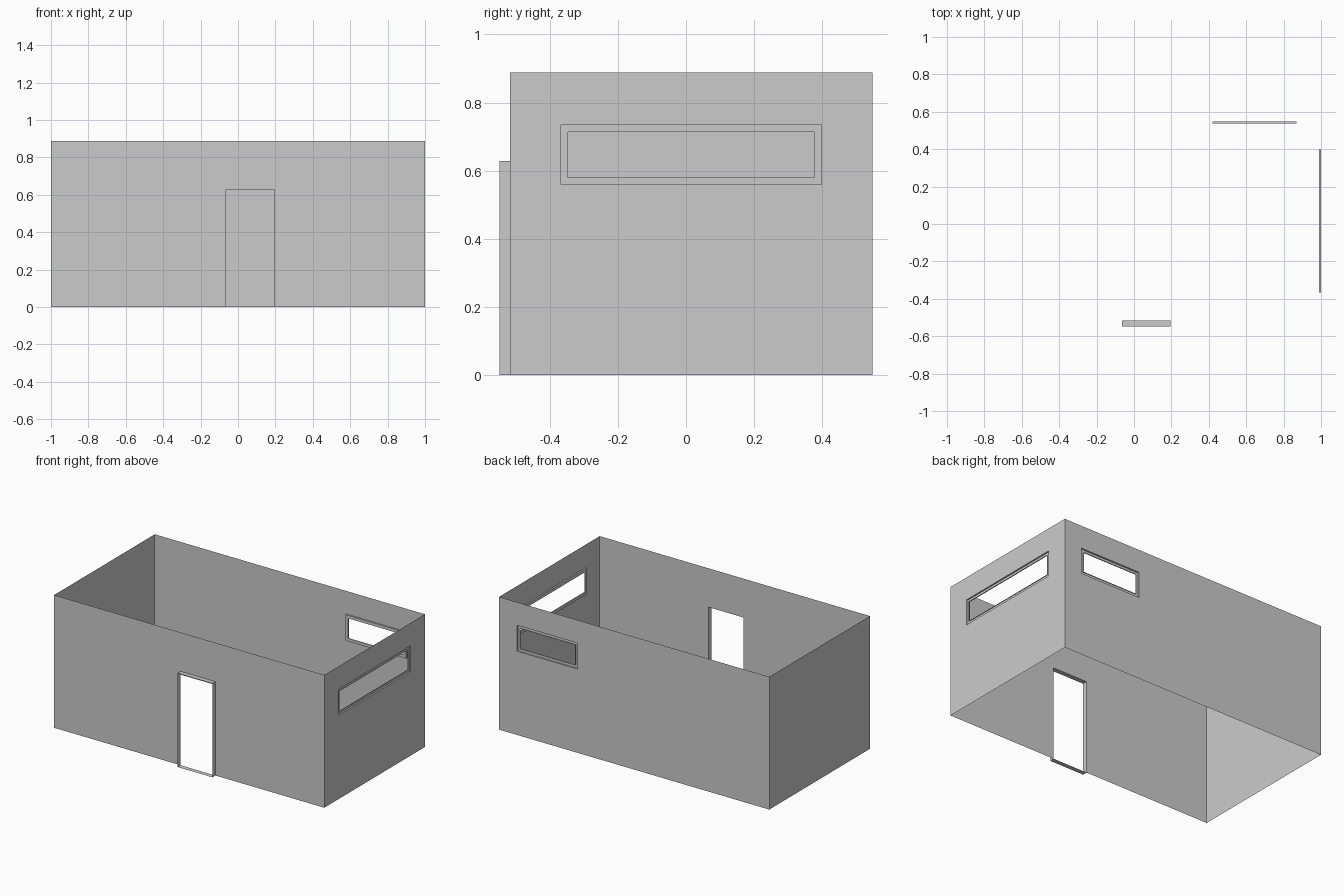
import bpy, bmesh

if "Cube" in bpy.data.objects:
    bpy.data.objects.remove(bpy.data.objects["Cube"])

H = 0.888                 # wall height
FRONT, BACK = -0.516, 0.548


# Mapping for each side: (u to the right, v up, d outward) -> world
def front(u, v, d): return (u, FRONT - d, v)
def right(u, v, d): return (1 + d, u, v)
def back(u, v, d): return (-u, BACK + d, v)
def left(u, v, d): return (-1 - d, -u, v)


def shell(name, place, loops, fill=False):
    """Bridge successive rectangles (u0, u1, v0, v1, depth) into thin sheets."""
    bm = bmesh.new()
    rings = []
    for u0, u1, v0, v1, d in loops:
        corners = [(u0, v0), (u1, v0), (u1, v1), (u0, v1)]
        rings.append([bm.verts.new(place(u, v, d)) for u, v in corners])
    for a, b in zip(rings, rings[1:]):
        for i in range(4):
            j = (i + 1) % 4
            f = bm.faces.new((a[i], a[j], b[j], b[i]))
            if f.calc_area() < 1e-6:      # opening that reaches the floor
                bm.faces.remove(f)
    if fill:
        bm.faces.new(rings[-1])
    mesh = bpy.data.meshes.new(name)
    bm.to_mesh(mesh)
    bm.free()
    obj = bpy.data.objects.new(name, mesh)
    bpy.context.collection.objects.link(obj)
    return obj


def window(name, place, u0, u1, v0=0.56, v1=0.734):
    """Shallow recess, flat frame and small inner lip around an open window."""
    m = 0.02
    inner = (u0 + m, u1 - m, v0 + m, v1 - m)
    shell(name, place, [(u0, u1, v0, v1, 0), (u0, u1, v0, v1, -0.01),
                        (*inner, -0.01), (*inner, -0.004)])
    return (u0, u1, v0, v1, 0)


# Front wall with doorway and projecting door surround
door = (-0.063, 0.194, 0, 0.628)
shell("front_wall", front, [(-1, 1, 0, H, 0), (*door, 0)])
shell("door_surround", front, [(*door, 0), (*door, 0.032)])

# Right and back walls with their windows
hole = window("right_window_frame", right, -0.367, 0.397)
shell("right_wall", right, [(FRONT, BACK, 0, H, 0), hole])
hole = window("back_window_frame", back, -0.868, -0.419)
shell("back_wall", back, [(-1, 1, 0, H, 0), hole])

# Plain left wall
shell("left_wall", left, [(-BACK, -FRONT, 0, H, 0)], fill=True)
